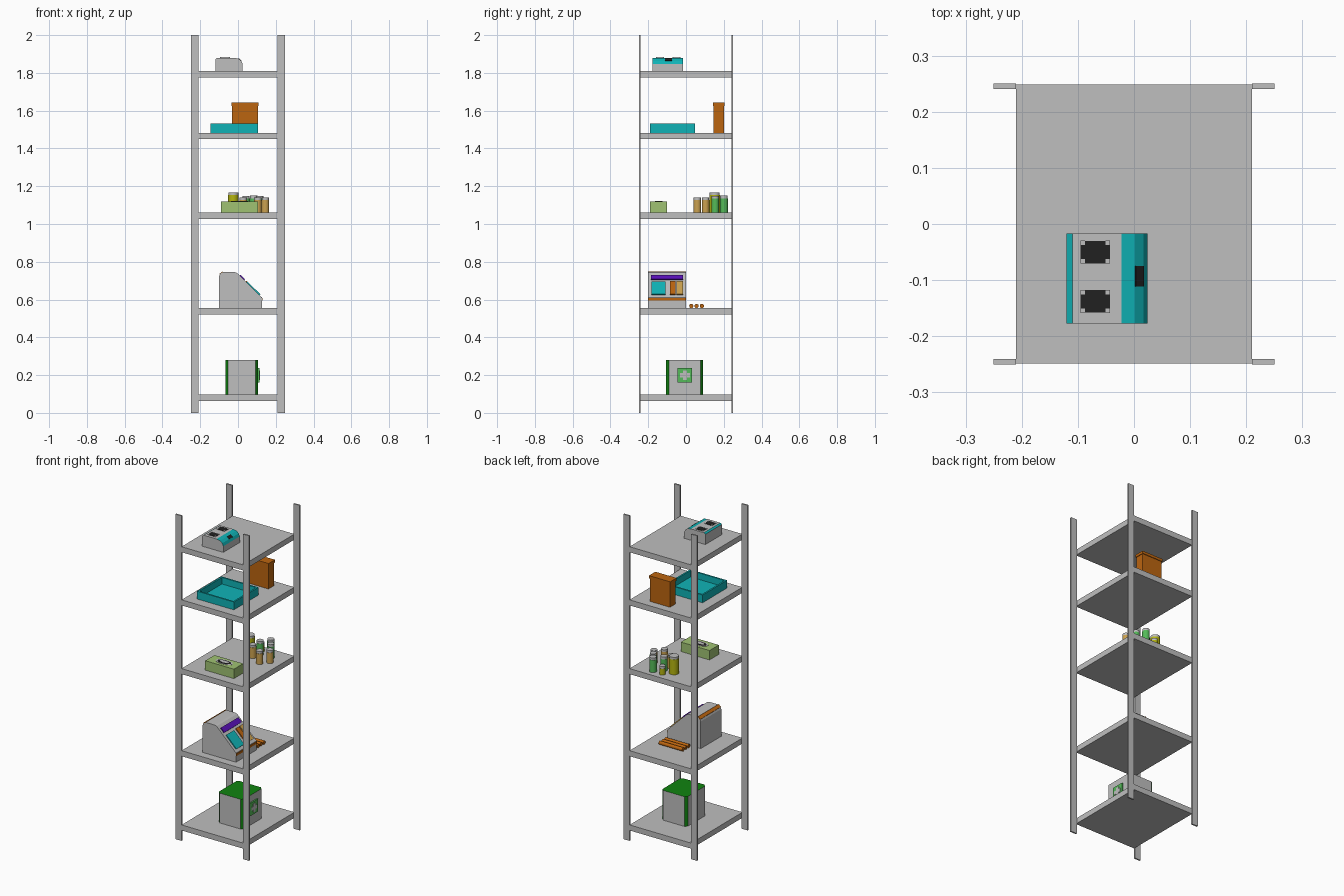
import bpy
import bmesh
from mathutils import Vector

old = bpy.data.objects.get("Cube")
if old:
    bpy.data.objects.remove(old, do_unlink=True)


def make_material(name, rgb):
    m = bpy.data.materials.new(name)
    m.use_nodes = True
    m.diffuse_color = (*rgb, 1)
    m.node_tree.nodes["Principled BSDF"].inputs["Base Color"].default_value = (*rgb, 1)
    return m


GREY = make_material("grey metal", (.52, .52, .52))
TEAL = make_material("teal", (.005, .45, .47))
ORANGE = make_material("burnt orange", (.5, .13, .005))
SAGE = make_material("sage green", (.35, .54, .17))
LEAF = make_material("leaf green", (.09, .5, .1))
GREEN = make_material("deep green", (.005, .23, .005))
TAN = make_material("tan", (.6, .36, .08))
YELLOW = make_material("olive yellow", (.46, .46, .005))
PURPLE = make_material("purple", (.1, .005, .48))
BLACK = make_material("black", (.015, .015, .015))


def finish(name, bm, mats, rule=None):
    bmesh.ops.recalc_face_normals(bm, faces=bm.faces)
    bm.normal_update()
    if rule:
        for f in bm.faces:
            f.material_index = rule(f.calc_center_median(), f.normal)
    me = bpy.data.meshes.new(name)
    bm.to_mesh(me)
    bm.free()
    for m in mats:
        me.materials.append(m)
    ob = bpy.data.objects.new(name, me)
    bpy.context.collection.objects.link(ob)
    return ob


def prism(name, profile, axis, lo, hi, mats, rule=None):
    """Extrude a profile along y (points are x, z) or along z (points are x, y)."""
    bm = bmesh.new()
    place = (lambda a, b: (a, lo, b)) if axis == "y" else (lambda a, b: (a, b, lo))
    face = bm.faces.new([bm.verts.new(place(a, b)) for a, b in profile])
    made = bmesh.ops.extrude_face_region(bm, geom=[face])["geom"]
    step = Vector((0, hi - lo, 0) if axis == "y" else (0, 0, hi - lo))
    bmesh.ops.translate(bm, vec=step, verts=[v for v in made if isinstance(v, bmesh.types.BMVert)])
    return finish(name, bm, mats, rule)


def box(name, x0, x1, y0, y1, z0, z1, mat):
    return prism(name, [(x0, y0), (x1, y0), (x1, y1), (x0, y1)], "z", z0, z1, [mat])


def panel(name, start, end, y0, y1, thick, mat):
    """Thin plate lying on a sloped face between two x, z points."""
    a, b = Vector(start), Vector(end)
    d = (b - a).normalized()
    n = Vector((-d.y, d.x)) * thick
    sink = n * -.2
    return prism(name, [a + sink, b + sink, b + n, a + n], "y", y0, y1, [mat])


def cylinder(name, centre, radius, depth, mat, along_x=False, squash=1):
    bm = bmesh.new()
    bmesh.ops.create_cone(bm, cap_ends=True, segments=20, radius1=radius, radius2=radius, depth=depth)
    ob = finish(name, bm, [mat])
    ob.location = centre
    ob.scale.y = squash
    if along_x:
        ob.rotation_euler.y = 1.5708
    bpy.ops.object.select_all(action="DESELECT")
    ob.select_set(True)
    bpy.context.view_layer.objects.active = ob
    bpy.ops.object.shade_smooth_by_angle()
    return ob


# Rack: four flat posts and five shelves
for sx, side in ((-1, "right"), (1, "left")):
    for sy, end in ((-1, "front"), (1, "back")):
        xs, ys = sorted((sx * .21, sx * .25)), sorted((sy * .241, sy * .25))
        box(f"{end}_{side}_post", *xs, *ys, 0, 2, GREY)
SHELVES = [.098, .555, 1.06, 1.483, 1.81]
for i, z in enumerate(SHELVES):
    box(f"shelf_{i + 1}", -.21, .21, -.249, .249, z - .034, z, GREY)

# Top shelf: small two-screen device with teal edges
z = SHELVES[4]
prism("device_body",
      [(-.12, z), (.024, z), (.024, z + .038), (.017, z + .054), (.002, z + .066),
       (-.022, z + .07), (-.11, z + .07), (-.12, z + .063)], "y", -.177, -.017, [GREY, TEAL],
      lambda c, n: int(n.z > .2 and (c.x > -.022 or c.x < -.11)))
panel("device_slot", (.002, z + .066), (.017, z + .054), -.111, -.075, .002, BLACK)
for yc in (-.05, -.138):
    box("device_screen", -.095, -.043, yc - .02, yc + .02, z + .069, z + .072, BLACK)
    for sx in (-1, 1):
        for sy in (-1, 1):
            px, py = -.069 + sx * .0225, yc + sy * .0165
            box("screen_corner", px - .004, px + .004, py - .004, py + .004, z + .069, z + .073, GREY)

# Fourth shelf: open tray and lidded carton
z = SHELVES[3]
box("tray_floor", -.146, .105, -.19, .048, z, z + .008, TEAL)
for x in (-.146, .095):
    box("tray_side", x, x + .01, -.19, .048, z, z + .048, TEAL)
for y in (-.19, .038):
    box("tray_end", -.136, .095, y, y + .01, z, z + .048, TEAL)
box("carton", -.031, .105, .146, .2, z, z + .143, ORANGE)
box("carton_lid", -.035, .109, .142, .204, z + .143, z + .159, ORANGE)

# Third shelf: tissue box and jars
z = SHELVES[2]
box("tissue_box", -.09, .105, -.19, -.1, z, z + .058, SAGE)
cylinder("tissue_rim", (.008, -.145, z + .058), .055, .003, GREY, squash=.5)
cylinder("tissue_opening", (.008, -.145, z + .059), .045, .003, BLACK, squash=.45)
cylinder("tissue", (.008, -.145, z + .06), .03, .003, GREY, squash=.4)
JARS = [(-.025, .152, .028, .107, YELLOW), (.02, .2, .018, .052, YELLOW),
        (.145, .104, .02, .08, TAN), (.105, .06, .02, .08, TAN), (.028, .104, .02, .08, TAN),
        (.083, .201, .021, .09, LEAF), (.115, .155, .02, .088, LEAF), (.042, .155, .02, .088, LEAF)]
for x, y, r, h, mat in JARS:
    cap = .014
    cylinder("jar", (x, y, z + (h - cap) / 2), r, h - cap, mat)
    cylinder("jar_lid", (x, y, z + h - cap / 2), r * .95, cap, GREY)

# Second shelf: till with sloped keypad, and three rolls
z = SHELVES[1]
prism("till_body",
      [(-.1, z), (.127, z), (.127, .611), (.003, .733), (-.006, .741), (-.018, .745),
       (-.08, .745), (-.094, .737), (-.1, .722)], "y", -.2, 0, [GREY])
panel("till_back_trim", (-.096, .733), (-.08, .745), -.2, 0, .004, ORANGE)
box("till_front_trim", .125, .13, -.2, 0, .594, .608, ORANGE)


def on_slope(h):
    return (.127 - (h - .611) * 1.016, h)


for name, top, low, y0, y1, mat in (
        ("till_display", .727, .704, -.185, -.015, PURPLE),
        ("till_screen", .692, .624, -.183, -.108, TEAL),
        ("till_keys_orange", .695, .624, -.086, -.056, ORANGE),
        ("till_keys_tan", .695, .624, -.049, -.015, TAN)):
    panel(name, on_slope(top), on_slope(low), y0, y1, .006, mat)
for y in (.028, .056, .084):
    cylinder("roll", (.04, y, z + .011), .011, .16, ORANGE, along_x=True)

# Bottom shelf: aid cabinet with green lid and chamfered green corners
z = SHELVES[0]
x0, x1, y0, y1, c = -.066, .106, -.105, .09, .014
prism("aid_cabinet",
      [(x0 + c, y0), (x1 - c, y0), (x1, y0 + c), (x1, y1 - c),
       (x1 - c, y1), (x0 + c, y1), (x0, y1 - c), (x0, y0 + c)], "z", z, z + .183, [GREY, GREEN],
      lambda p, n: int(n.z > .5 or min(abs(n.x), abs(n.y)) > .3))
yc, zc = -.006, .199
box("cross_plate", x1, x1 + .008, yc - .039, yc + .039, zc - .039, zc + .039, LEAF)
for a, b in ((.026, .011), (.011, .026)):
    box("cross_arm", x1 + .007, x1 + .01, yc - a, yc + a, zc - b, zc + b, GREY)
